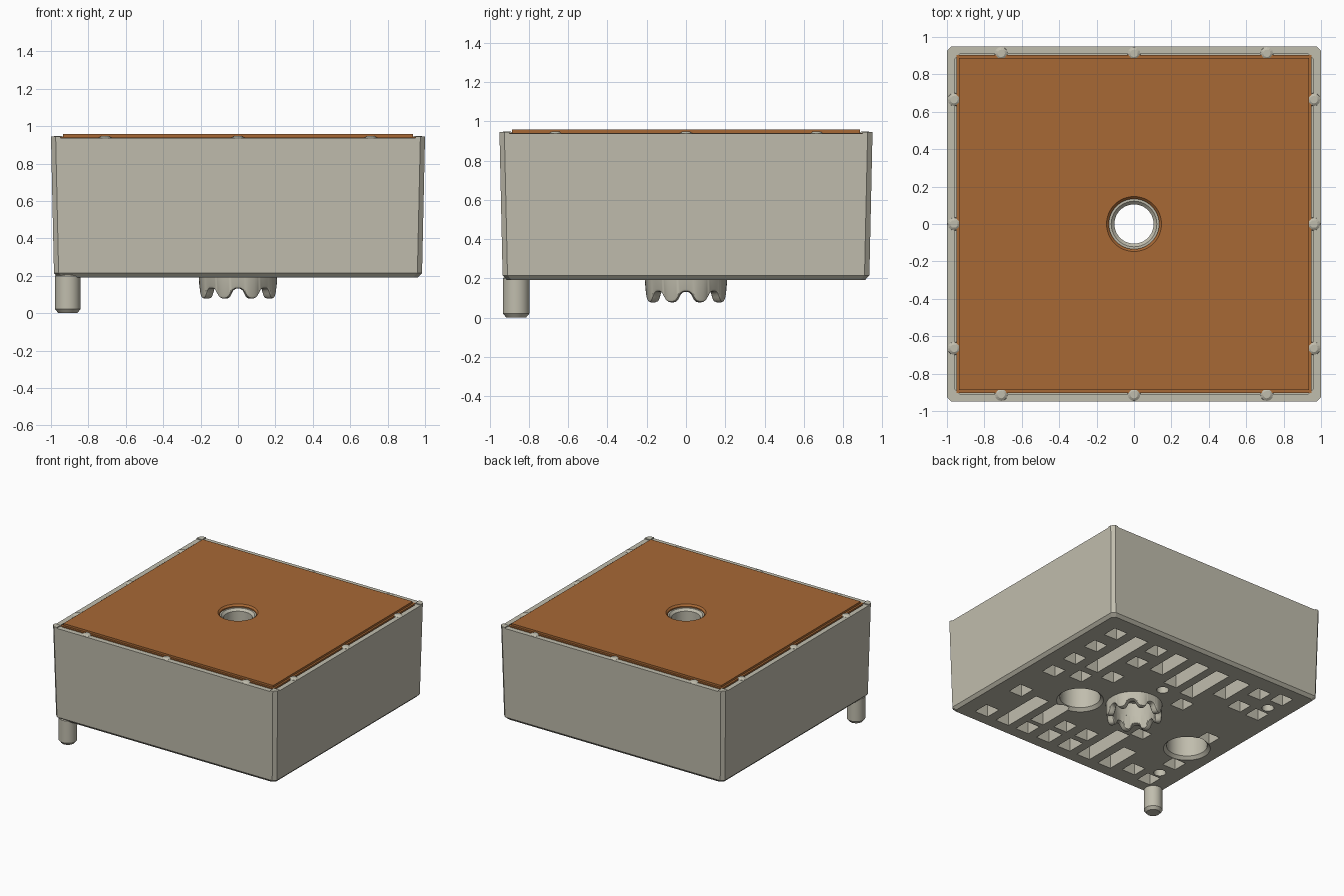
import bpy, bmesh, math
from mathutils import Matrix

cube = bpy.data.objects.get("Cube")
if cube:
    bpy.data.objects.remove(cube, do_unlink=True)


def material(name, rgb):
    m = bpy.data.materials.new(name)
    m.use_nodes = True
    c = (*rgb, 1)
    m.diffuse_color = c
    for n in m.node_tree.nodes:
        if n.type == 'BSDF_PRINCIPLED':
            n.inputs["Base Color"].default_value = c
            n.inputs["Roughness"].default_value = 0.6
    return m


GREY = material("warm grey", (0.53, 0.51, 0.42))
BROWN = material("copper brown", (0.39, 0.14, 0.036))


def finish(bm, name, mat, smooth=False):
    bmesh.ops.recalc_face_normals(bm, faces=bm.faces)
    me = bpy.data.meshes.new(name)
    bm.to_mesh(me)
    bm.free()
    me.materials.append(mat)
    ob = bpy.data.objects.new(name, me)
    bpy.context.collection.objects.link(ob)
    if smooth:
        smooth_shade(ob)
    return ob


def activate(ob):
    bpy.ops.object.select_all(action='DESELECT')
    ob.select_set(True)
    bpy.context.view_layer.objects.active = ob


def smooth_shade(ob):
    activate(ob)
    bpy.ops.object.shade_smooth_by_angle(angle=math.radians(30))


def loft(bm, rings, closed=False):
    """Skin a list of rings of points; cap the ends unless closed."""
    vs = [[bm.verts.new(p) for p in r] for r in rings]
    n = len(vs[0])
    pairs = list(zip(vs, vs[1:]))
    if closed:
        pairs.append((vs[-1], vs[0]))
    for a, b in pairs:
        for i in range(n):
            j = (i + 1) % n
            bm.faces.new((a[i], a[j], b[j], b[i]))
    if not closed:
        bm.faces.new(vs[0][::-1])
        bm.faces.new(vs[-1])


def lathe(bm, profile, x=0, y=0, n=48, closed=False):
    loft(bm, [[(x + r * math.cos(2 * math.pi * i / n), y + r * math.sin(2 * math.pi * i / n), z)
               for i in range(n)] for r, z in profile], closed)


def octagon(hx, hy, c, z):
    return [(hx, -hy + c, z), (hx, hy - c, z), (hx - c, hy, z), (-hx + c, hy, z),
            (-hx, hy - c, z), (-hx, -hy + c, z), (-hx + c, -hy, z), (hx - c, -hy, z)]


def box(bm, x0, x1, y0, y1, z0, z1):
    m = (Matrix.Translation(((x0 + x1) / 2, (y0 + y1) / 2, (z0 + z1) / 2))
         @ Matrix.Diagonal((x1 - x0, y1 - y0, z1 - z0, 1)))
    bmesh.ops.create_cube(bm, size=1, matrix=m)


def cut(ob, bm):
    cutter = finish(bm, "cutter", ob.data.materials[0])
    cutter.hide_render = True
    mod = ob.modifiers.new("cut", 'BOOLEAN')
    mod.operation, mod.solver, mod.object = 'DIFFERENCE', 'EXACT', cutter
    mod.use_self = True
    activate(ob)
    bpy.ops.object.modifier_apply(modifier="cut")
    bpy.data.objects.remove(cutter, do_unlink=True)


# Tapered housing with chamfered corners and bottom edge
bm = bmesh.new()
loft(bm, [octagon(.962, .912, .025, .192), octagon(.984, .934, .025, .215),
          octagon(1, .95, .025, .945)])
housing = finish(bm, "housing", GREY)

# Lid recess, leaving an upright collar round the middle hole
bm = bmesh.new()
loft(bm, [octagon(.96, .91, .03, .9), octagon(.96, .91, .03, 1.1)])
cut(housing, bm)

# Slightly lowered rims between the four corners
bm = bmesh.new()
box(bm, -.95, .95, -1.1, 1.1, .937, 1.2)
box(bm, -1.1, 1.1, -.9, .9, .937, 1.2)
cut(housing, bm)

# Underside pockets: x centre of each row, then (y low, y high) spans
rows = {
    .78: [(.66, .78), (.43, .55), (.19, .31), (-.05, .07), (-.43, -.30), (-.82, -.69)],
    .58: [(.20, .78), (.02, .14), (-.82, -.36)],
    .39: [(.66, .78), (.44, .56), (.16, .28), (-.65, -.35), (-.82, -.69)],
    .19: [(.48, .78), (-.62, -.50), (-.82, -.67)],
    -.01: [(.40, .78), (-.62, -.49), (-.82, -.67)],
    -.20: [(.36, .78), (-.82, -.36)],
    -.40: [(.50, .78), (-.82, -.52)],
    -.60: [(.66, .78), (.43, .55), (-.78, -.66)],
    -.78: [(.70, .82), (.42, .54), (-.82, -.70), (-.53, -.41)],
    -.26: [(.18, .30)],
    -.73: [(-.08, .04)],
    -.31: [(-.34, -.24)],
}
bm = bmesh.new()
for x, spans in rows.items():
    for y0, y1 in spans:
        box(bm, x - .06, x + .06, y0, y1, .1, .48)
# Two large chamfered sockets and three small round holes
for x, y in ((.355, -.195), (-.706, -.235)):
    lathe(bm, [(.185, .18), (.15, .215), (.15, .5)], x, y)
for x, y in ((-.016, .31), (-.78, .605), (-.783, -.638)):
    lathe(bm, [(.045, .1), (.045, .4)], x, y, 24)
# Stepped middle bore
lathe(bm, [(.155, .1), (.155, .3), (.107, .3), (.107, 1.1)])
cut(housing, bm)
smooth_shade(housing)

# Collar lining the middle hole
bm = bmesh.new()
lathe(bm, [(.105, .85), (.135, .85), (.135, .935), (.122, .935), (.105, .918)], closed=True)
finish(bm, "hole_collar", GREY, True)

# Stepped lid with a chamfered round hole
bm = bmesh.new()
box(bm, -.95, .95, -.903, .903, .895, .941)
box(bm, -.935, .935, -.887, .887, .94, .957)
lid = finish(bm, "lid", BROWN)
bm = bmesh.new()
lathe(bm, [(.134, .8), (.134, .944), (.15, .96), (.15, 1.1)])
cut(lid, bm)
smooth_shade(lid)

# Small snap bumps along the rim
bm = bmesh.new()
for s in (-1, 1):
    for k in (-1, 0, 1):
        lathe(bm, [(.036, .925), (.034, .938), (.02, .947)], .71 * k, s * .912, 12)
        lathe(bm, [(.036, .925), (.034, .938), (.02, .947)], s * .962, .665 * k, 12)
finish(bm, "rim_bumps", GREY)

# Scalloped crown under the middle, eight rounded teeth
bm = bmesh.new()
N = 128
profile = [(.155, .25, 0), (.21, .25, 0), (.207, .015, 1), (.202, .004, 1), (.192, 0, 1),
           (.172, 0, 1), (.16, .004, 1), (.155, .015, 1)]
rings = []
for r, z, follow in profile:
    ring = []
    for i in range(N):
        a = 2 * math.pi * i / N
        wave = .105 + .027 * math.tanh(1.5 * math.cos(8 * a)) / math.tanh(1.5)
        ring.append((r * math.cos(a), r * math.sin(a), z + wave * follow))
    rings.append(ring)
loft(bm, rings, closed=True)
finish(bm, "toothed_crown", GREY, True)

# Locating peg at the front corner
bm = bmesh.new()
lathe(bm, [(.05, 0), (.068, .022), (.068, .2), (.055, .212)], -.91, -.865, 32)
finish(bm, "locating_peg", GREY, True)
